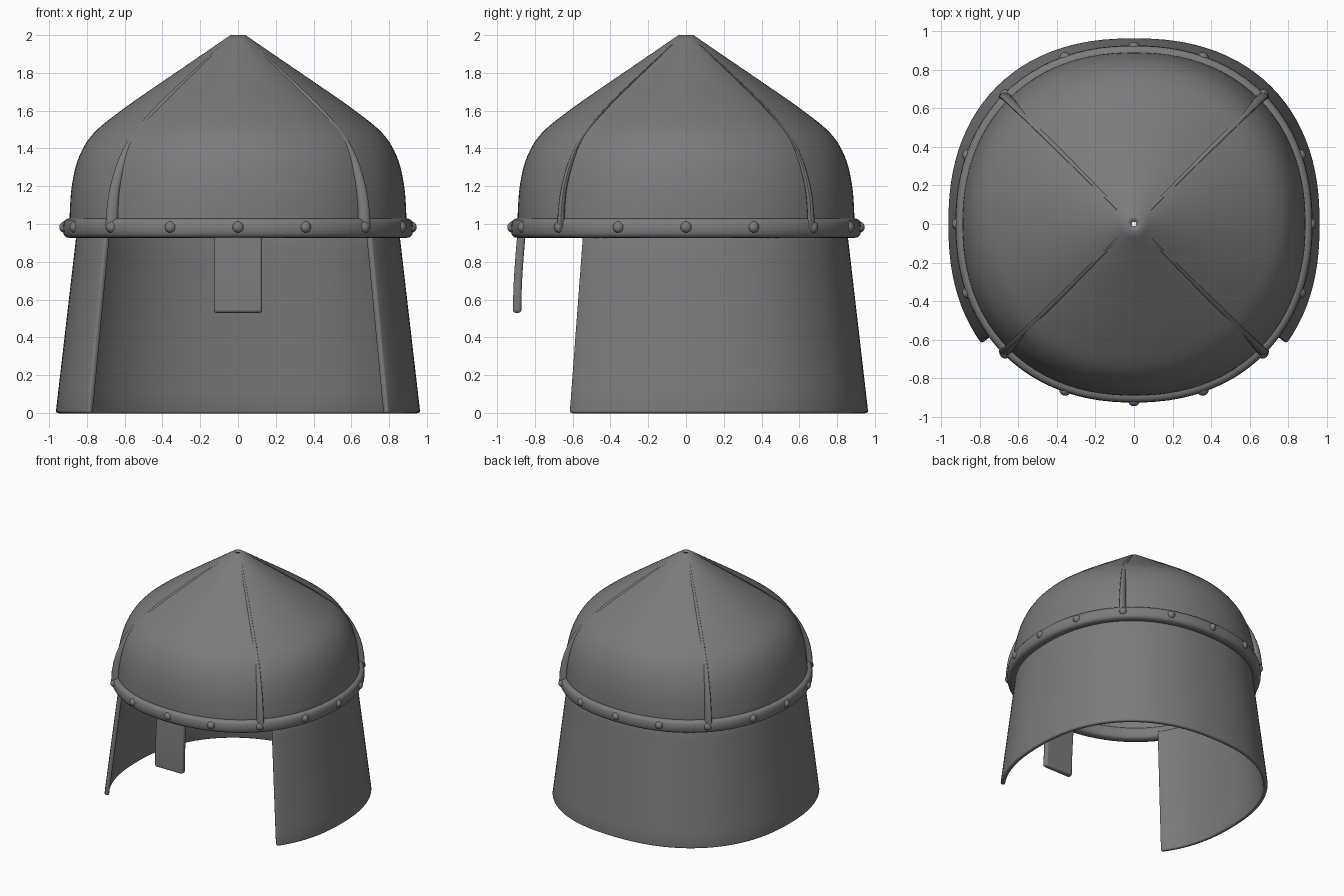
import bpy, bmesh, math
from mathutils import Vector

if "Cube" in bpy.data.objects:
    bpy.data.objects.remove(bpy.data.objects["Cube"], do_unlink=True)

steel = bpy.data.materials.new("dark steel")
steel.use_nodes = True
STEEL = (0.2, 0.2, 0.205, 1)
steel.diffuse_color = STEEL
steel.node_tree.nodes["Principled BSDF"].inputs["Base Color"].default_value = STEEL


def rounded(r, angle, n):
    """Point on a slightly squared circle."""
    c, s = math.cos(angle), math.sin(angle)
    k = r / (abs(c) ** n + abs(s) ** n) ** (1 / n)
    return k * c, k * s


def finish(name, bm, angle=40):
    bmesh.ops.recalc_face_normals(bm, faces=bm.faces)
    mesh = bpy.data.meshes.new(name)
    bm.to_mesh(mesh)
    bm.free()
    obj = bpy.data.objects.new(name, mesh)
    bpy.context.collection.objects.link(obj)
    mesh.materials.append(steel)
    bpy.ops.object.select_all(action='DESELECT')
    obj.select_set(True)
    bpy.context.view_layer.objects.active = obj
    bpy.ops.object.shade_smooth_by_angle(angle=math.radians(angle))
    return obj


def loft(name, rings, wrap=False, closed=True, caps=False, angle=40):
    """Skin a row of point rings."""
    bm = bmesh.new()
    rows = [[bm.verts.new(p) for p in ring] for ring in rings]
    if wrap:
        rows.append(rows[0])
    for a, b in zip(rows, rows[1:]):
        count = len(a)
        for i in range(count if closed else count - 1):
            j = (i + 1) % count
            bm.faces.new((a[i], a[j], b[j], b[i]))
    if caps:
        bm.faces.new(rows[0])
        bm.faces.new(rows[-1])
    return finish(name, bm, angle)


def smooth_path(points, steps=5):
    """Catmull-Rom curve through a few points."""
    pts = [Vector(p) for p in points]
    pts = [2 * pts[0] - pts[1]] + pts + [2 * pts[-1] - pts[-2]]
    out = []
    for a, b, c, d in zip(pts, pts[1:], pts[2:], pts[3:]):
        for i in range(steps):
            t = i / steps
            out.append(0.5 * (2 * b + (c - a) * t + (2 * a - 5 * b + 4 * c - d) * t * t
                              + (3 * b - a - 3 * c + d) * t ** 3))
    return out + [pts[-2]]


SEG = 96
TURN = [math.tau * i / SEG for i in range(SEG)]

# Dome: pointed shell, squarer at the rim than at the tip
profile = smooth_path([(0.89, 0.97), (0.89, 1.08), (0.877, 1.22), (0.84, 1.36), (0.765, 1.48),
                       (0.62, 1.6), (0.42, 1.74), (0.2, 1.89), (0.04, 2.0)])
outer = []
for r, z in profile:
    n = 2 + 0.2 * min(1, max(0, (1.6 - z) / 0.6))
    outer.append([(*rounded(r, a, n), z) for a in TURN])
outer.append([(*rounded(0.012, a, 2), 1.998) for a in TURN])
dome = loft("dome", outer)
shell = dome.modifiers.new("shell", 'SOLIDIFY')
shell.thickness = 0.03
shell.offset = -1

# Rim band
section = []
for i in range(16):
    c, s = math.cos(math.tau * i / 16), math.sin(math.tau * i / 16)
    section.append((0.885 + math.copysign(abs(c) ** 0.8, c) * 0.042,
                    0.978 + math.copysign(abs(s) ** 0.6, s) * 0.052))
loft("rim_band", [[(*rounded(r, a, 2.2), z) for a in TURN] for r, z in section], wrap=True)

# Rivets around the band
bm = bmesh.new()
for i in range(16):
    x, y = rounded(0.915, math.tau * i / 16, 2.2)
    made = bmesh.ops.create_uvsphere(bm, u_segments=16, v_segments=10, radius=0.031)
    bmesh.ops.translate(bm, verts=made["verts"], vec=(x, y, 0.983))
finish("rivets", bm)

# Four ribs on the diagonals, sinking into the dome near the tip
spine = smooth_path([(0.668, 0.98), (0.665, 1.08), (0.65, 1.2), (0.611, 1.34), (0.55, 1.465),
                     (0.44, 1.602), (0.3, 1.742), (0.08, 1.95)])
for name, sx, sy in (("front_left_rib", 1, -1), ("front_right_rib", -1, -1),
                     ("back_left_rib", 1, 1), ("back_right_rib", -1, 1)):
    rings = []
    for i, (d, z) in enumerate(spine):
        f = 1 - 0.75 * i / (len(spine) - 1)
        rings.append([(sx * (d + 0.034 * f * math.cos(a)), sy * (d - 0.006 + 0.02 * f * math.sin(a)), z)
                      for a in TURN[::8]])
    loft(name, rings, caps=True)

# Nose guard: slightly bowed plate with rounded edges
bm = bmesh.new()
bmesh.ops.create_cube(bm, size=1)
bmesh.ops.scale(bm, vec=(0.256, 0.044, 0.45), verts=bm.verts)
bmesh.ops.subdivide_edges(bm, edges=[e for e in bm.edges
                          if abs(e.verts[0].co.z - e.verts[1].co.z) > 0.1], cuts=8)
for v in bm.verts:
    t = 0.5 - v.co.z / 0.45
    v.co.y -= 0.868 + 0.026 * math.sin(t * math.pi / 2)
    v.co.z += 0.755
guard = finish("nose_guard", bm)
edge = guard.modifiers.new("edge", 'BEVEL')
edge.width = 0.014
edge.segments = 3
edge.limit_method = 'ANGLE'

# Neck curtain: flared sheet open at the front
start, end = math.radians(-38), math.radians(218)
rows = []
for k in range(9):
    t = k / 8
    r = 0.965 - 0.113 * t
    rows.append([(*rounded(r, start + (end - start) * i / 80, 2.3), 0.975 * t) for i in range(81)])
curtain = loft("neck_curtain", rows, closed=False)
sheet = curtain.modifiers.new("sheet", 'SOLIDIFY')
sheet.thickness = 0.034
sheet.offset = -1
hem = curtain.modifiers.new("hem", 'BEVEL')
hem.width = 0.012
hem.segments = 3
hem.limit_method = 'ANGLE'
hem.angle_limit = math.radians(50)
